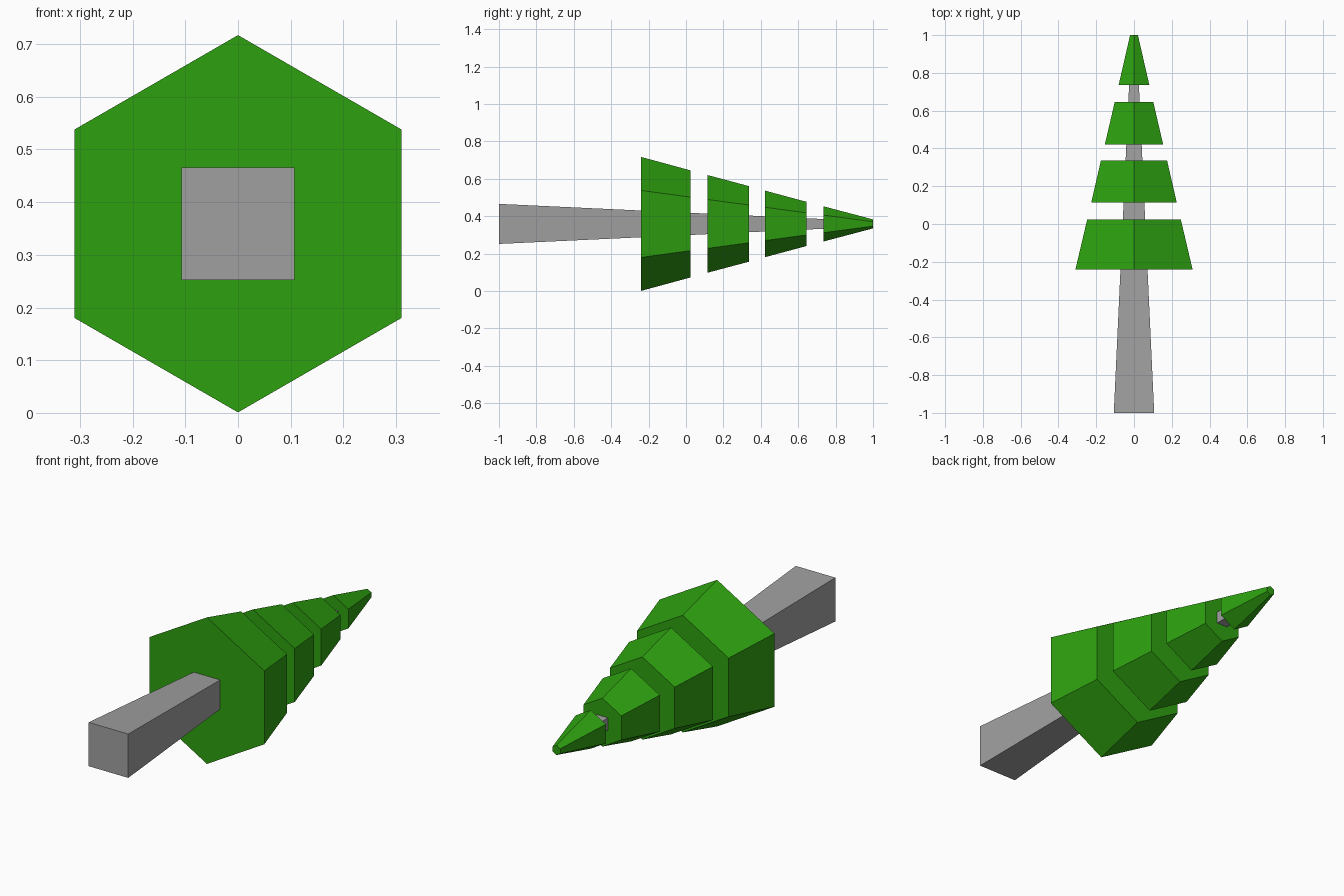
import bpy
import bmesh
import math
from mathutils import Matrix

cube = bpy.data.objects.get("Cube")
if cube:
    bpy.data.objects.remove(cube, do_unlink=True)

AXIS_HEIGHT = 0.359


def make_material(name, color):
    mat = bpy.data.materials.new(name)
    mat.use_nodes = True
    mat.diffuse_color = color
    mat.node_tree.nodes["Principled BSDF"].inputs["Base Color"].default_value = color
    return mat


def tapered_prism(name, sides, y0, y1, r0, r1, mat, turn=0.0):
    """Closed tapered prism lying along y, radius r0 at y0 and r1 at y1."""
    bm = bmesh.new()
    place = (Matrix.Translation((0, (y0 + y1) / 2, AXIS_HEIGHT))
             @ Matrix.Rotation(-math.pi / 2, 4, "X")
             @ Matrix.Rotation(turn, 4, "Z"))
    bmesh.ops.create_cone(bm, cap_ends=True, segments=sides, radius1=r0,
                          radius2=r1, depth=y1 - y0, matrix=place)
    bmesh.ops.recalc_face_normals(bm, faces=bm.faces)
    mesh = bpy.data.meshes.new(name)
    bm.to_mesh(mesh)
    bm.free()
    mesh.materials.append(mat)
    obj = bpy.data.objects.new(name, mesh)
    bpy.context.collection.objects.link(obj)
    return obj


green = make_material("leaf green", (0.027, 0.352, 0.005, 1))
grey = make_material("trunk grey", (0.352, 0.352, 0.352, 1))

# Square trunk, narrowing toward the tip
tapered_prism("trunk", 4, -1.0, 0.97, 0.107 * math.sqrt(2),
              0.015 * math.sqrt(2), grey, math.pi / 4)

# Four six-sided foliage tiers: start, end, wide radius, narrow radius
tiers = [
    (-0.24, 0.025, 0.358, 0.286),
    (0.115, 0.337, 0.261, 0.202),
    (0.422, 0.645, 0.178, 0.118),
    (0.735, 1.0, 0.094, 0.024),
]
for number, (y0, y1, r0, r1) in enumerate(tiers, 1):
    tapered_prism(f"foliage_tier_{number}", 6, y0, y1, r0, r1, green)
